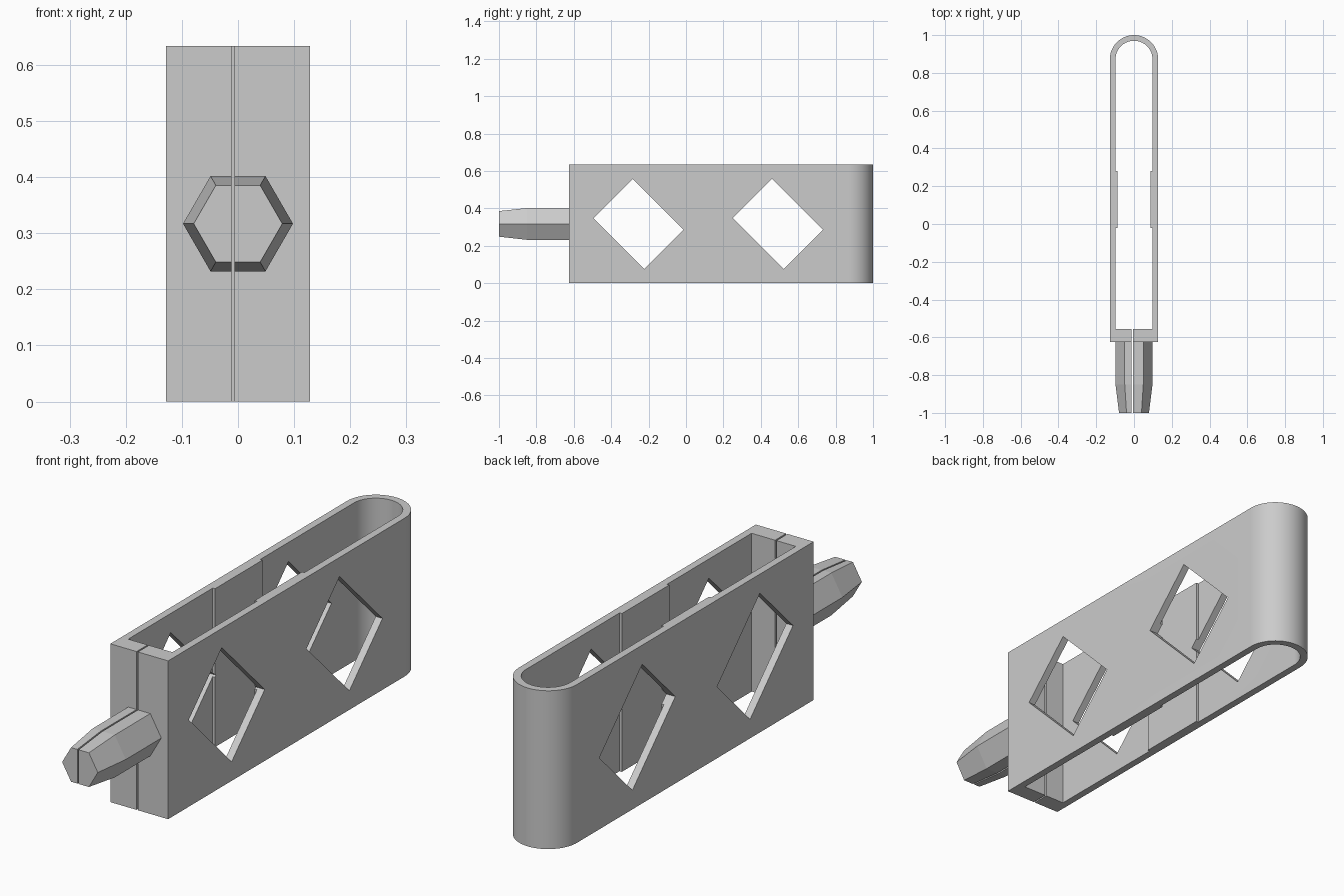
import bpy, bmesh, math
from mathutils import Matrix, Vector

cube = bpy.data.objects.get("Cube")
if cube:
    bpy.data.objects.remove(cube, do_unlink=True)

grey = bpy.data.materials.new("plain grey")
grey.use_nodes = True
grey.diffuse_color = (0.6, 0.6, 0.6, 1)
grey.node_tree.nodes["Principled BSDF"].inputs["Base Color"].default_value = (0.6, 0.6, 0.6, 1)

HEIGHT, MID = 0.634, 0.317
HALF, INNER, PAD = 0.128, 0.098, 0.088
FRONT, ARC_Y = -0.625, 0.872
SLIT_L, SLIT_R = -0.006, -0.012


def add_object(name, bm):
    bmesh.ops.recalc_face_normals(bm, faces=bm.faces)
    mesh = bpy.data.meshes.new(name)
    bm.to_mesh(mesh)
    bm.free()
    mesh.materials.append(grey)
    obj = bpy.data.objects.new(name, mesh)
    bpy.context.collection.objects.link(obj)
    return obj


def box(name, size, centre, turn=0):
    bm = bmesh.new()
    matrix = (Matrix.Translation(centre) @ Matrix.Rotation(turn, 4, "X")
              @ Matrix.Diagonal((*size, 1)))
    bmesh.ops.create_cube(bm, size=1, matrix=matrix)
    return add_object(name, bm)


def cut(target, cutter):
    cutter.hide_render = True
    mod = target.modifiers.new("cut", "BOOLEAN")
    mod.operation, mod.solver, mod.object = "DIFFERENCE", "EXACT", cutter
    bpy.context.view_layer.objects.active = target
    bpy.ops.object.modifier_apply(modifier=mod.name)
    bpy.data.objects.remove(cutter, do_unlink=True)


def arc(radius, steps=32):
    angles = [math.pi * i / steps for i in range(steps + 1)]
    return [(radius * math.cos(a), ARC_Y + radius * math.sin(a)) for a in angles]


# Clip body: a bent strip with a rounded back, a split front and thicker pads inside
inside = [(INNER, -0.555), (INNER, -0.02), (PAD, -0.02), (PAD, 0.28), (INNER, 0.28)]
inside_left = [(-x, y) for x, y in inside]
profile = ([(SLIT_L, FRONT), (HALF, FRONT)] + arc(HALF)
           + [(-HALF, FRONT), (SLIT_R, FRONT), (SLIT_R, -0.555)]
           + inside_left + arc(INNER)[::-1] + inside[::-1] + [(SLIT_L, -0.555)])
bm = bmesh.new()
face = bm.faces.new([bm.verts.new((x, y, 0)) for x, y in profile])
top = bmesh.ops.extrude_face_region(bm, geom=[face])["geom"]
bmesh.ops.translate(bm, vec=Vector((0, 0, HEIGHT)),
                    verts=[v for v in top if isinstance(v, bmesh.types.BMVert)])
body = add_object("clip_body", bm)

# Tilted rectangular windows through both walls
for y in (-0.254, 0.491):
    cut(body, box("window_cutter", (1, 0.296, 0.384), (0, y, MID), math.radians(45)))

# Hexagonal pin with a tapered tip
bm = bmesh.new()
rings = []
for y, radius in ((FRONT, 0.098), (-0.85, 0.098), (-1.0, 0.079)):
    rings.append([bm.verts.new((radius * math.cos(k * math.pi / 3), y,
                                MID + radius * math.sin(k * math.pi / 3)))
                  for k in range(6)])
for a, b in zip(rings, rings[1:]):
    for k in range(6):
        n = (k + 1) % 6
        bm.faces.new((a[k], a[n], b[n], b[k]))
bm.faces.new(rings[0])
bm.faces.new(rings[-1])
pin = add_object("split_pin", bm)
cut(pin, box("slit_cutter", (SLIT_L - SLIT_R, 1, 1), ((SLIT_L + SLIT_R) / 2, -0.8, MID)))

# Smooth bend, crisp edges elsewhere
bpy.ops.object.select_all(action="DESELECT")
body.select_set(True)
bpy.context.view_layer.objects.active = body
bpy.ops.object.shade_smooth_by_angle(angle=math.radians(20))
